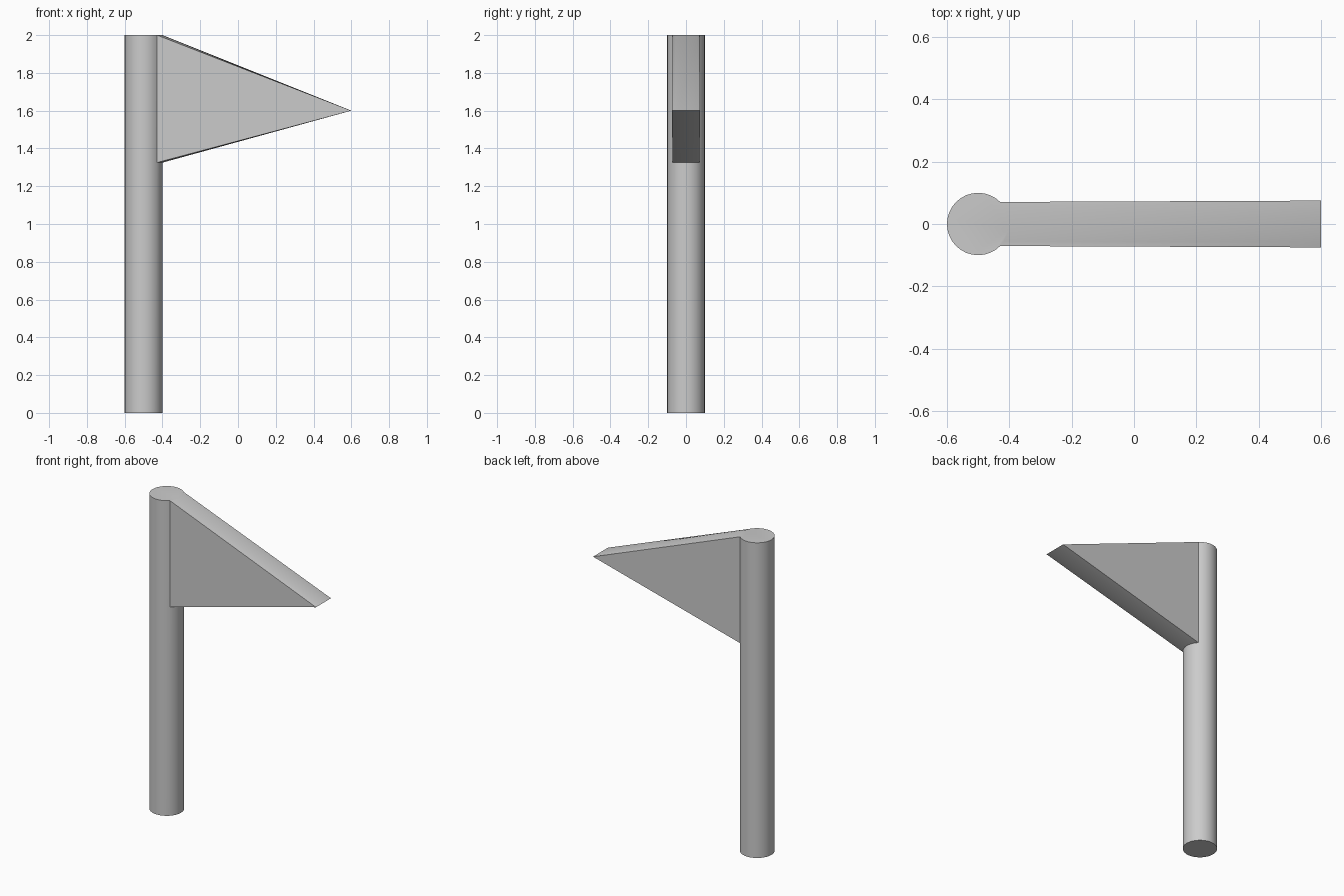
import bpy, bmesh
from math import sin, cos, tau

if "Cube" in bpy.data.objects:
    bpy.data.objects.remove(bpy.data.objects["Cube"])

N, R, CX = 32, 0.1, -0.5
HALF = N // 8                      # flag grows from the 90 degree arc facing +x
LEVELS = (0.0, 1.325, 2.0)         # base, flag bottom, top
TIP_X, TIP_Z, TIP_Y = 0.6, 1.6, 0.075

bm = bmesh.new()

# pole: three rings of vertices
rings = [[bm.verts.new((CX + R * cos(tau * i / N), R * sin(tau * i / N), z))
          for i in range(N)] for z in LEVELS]
base, mid, top = rings
bm.faces.new(base[::-1])
bm.faces.new(top)

# flag tip: a short row of vertices shared by upper and lower surfaces
tip = {i: bm.verts.new((TIP_X, TIP_Y * sin(tau * i / N) / sin(tau / 8), TIP_Z))
       for i in range(-HALF, HALF + 1)}

for i in range(-N // 2, N // 2):
    j = (i + 1) % N
    bm.faces.new((base[i], base[j], mid[j], mid[i]))
    if -HALF <= i < HALF:
        # flag upper and lower surfaces
        bm.faces.new((top[i], tip[i], tip[i + 1], top[j]))
        bm.faces.new((mid[j], tip[i + 1], tip[i], mid[i]))
    else:
        bm.faces.new((mid[i], mid[j], top[j], top[i]))

# flag triangular sides
for i in (-HALF, HALF):
    bm.faces.new((mid[i], tip[i], top[i]))

bmesh.ops.recalc_face_normals(bm, faces=bm.faces)
mesh = bpy.data.meshes.new("pole_with_pennant")
bm.to_mesh(mesh)
bm.free()
obj = bpy.data.objects.new("pole_with_pennant", mesh)
bpy.context.collection.objects.link(obj)
bpy.context.view_layer.objects.active = obj
obj.select_set(True)
bpy.ops.object.shade_smooth_by_angle()
